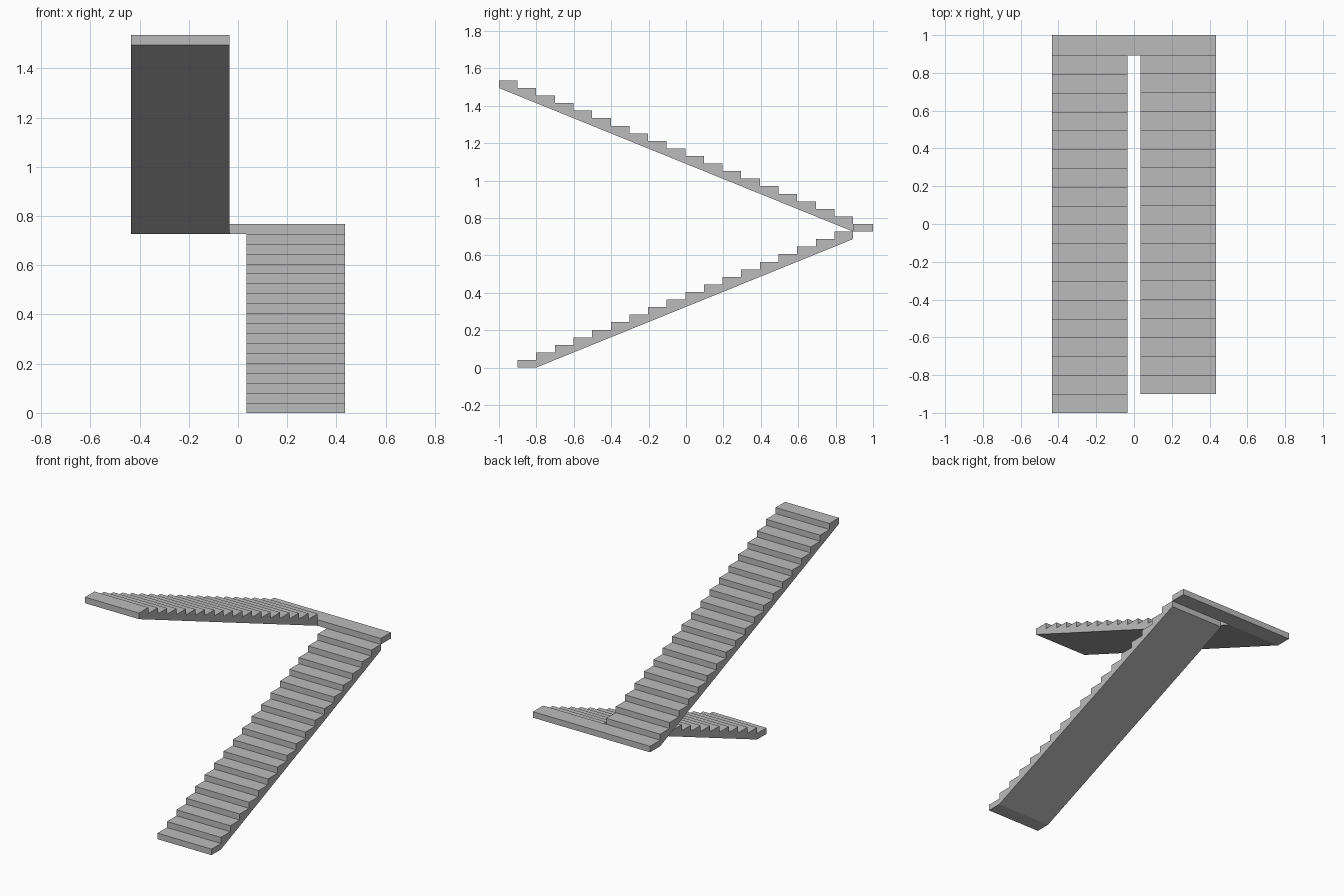
import bpy
import bmesh

cube = bpy.data.objects.get("Cube")
if cube:
    bpy.data.objects.remove(cube, do_unlink=True)

RISE = 1.535 / 38
GOING = 1.893 / 19
EDGE = 0.893               # front edge of the landing
INNER, OUTER = 0.034, 0.434

grey = bpy.data.materials.new("light_grey")
grey.use_nodes = True
colour = (0.5, 0.5, 0.5, 1)
grey.diffuse_color = colour
grey.node_tree.nodes["Principled BSDF"].inputs["Base Color"].default_value = colour


def extrude_profile(name, profile, x0, x1):
    """Extrude a closed (y, z) outline across x."""
    mesh = bpy.data.meshes.new(name)
    bm = bmesh.new()
    face = bm.faces.new([bm.verts.new((x0, y, z)) for y, z in profile])
    result = bmesh.ops.extrude_face_region(bm, geom=[face])
    moved = [v for v in result["geom"] if isinstance(v, bmesh.types.BMVert)]
    bmesh.ops.translate(bm, verts=moved, vec=(x1 - x0, 0, 0))
    bmesh.ops.recalc_face_normals(bm, faces=bm.faces)
    bm.to_mesh(mesh)
    bm.free()
    mesh.materials.append(grey)
    obj = bpy.data.objects.new(name, mesh)
    bpy.context.collection.objects.link(obj)
    return obj


def steps(y, z, count, direction):
    """Sawtooth line of risers and treads climbing from (y, z)."""
    points = []
    for i in range(count):
        top = z + (i + 1) * RISE
        points.append((y + direction * i * GOING, top))
        points.append((y + direction * (i + 1) * GOING, top))
    return points


# Lower flight, climbing to the back, with a flat foot under the first step
start = EDGE - 18 * GOING
lower = [(start, 0)] + steps(start, 0, 18, 1)
lower += [(EDGE, 17 * RISE), (start + GOING, 0)]
extrude_profile("lower_flight", lower, INNER, OUTER)

# Landing across both flights
low, high = 18 * RISE, 19 * RISE
extrude_profile("landing", [(EDGE, low), (1, low), (1, high), (EDGE, high)], -OUTER, OUTER)

# Upper flight, climbing back to the front
upper = [(EDGE, low)] + steps(EDGE, high, 19, -1) + [(-1, 37 * RISE)]
extrude_profile("upper_flight", upper, -OUTER, -INNER)
